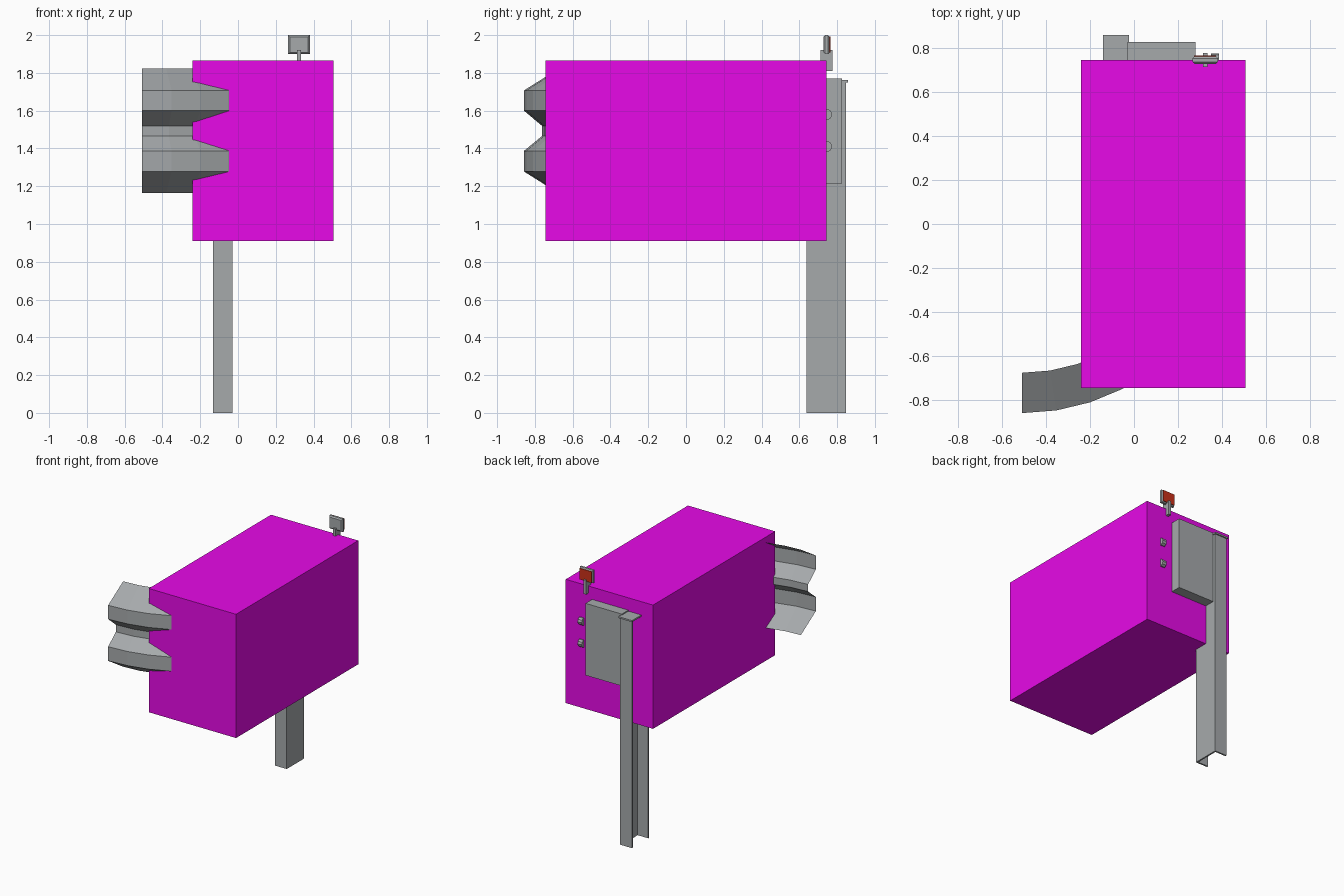
import bpy, bmesh, math

if "Cube" in bpy.data.objects:
    bpy.data.objects.remove(bpy.data.objects["Cube"])


def material(name, rgb):
    m = bpy.data.materials.new(name)
    m.diffuse_color = (*rgb, 1)
    m.use_nodes = True
    m.node_tree.nodes["Principled BSDF"].inputs["Base Color"].default_value = m.diffuse_color
    return m


STEEL = material("galvanised_steel", (0.38, 0.40, 0.41))
RED = material("reflector_red", (0.60, 0.03, 0.01))
MAGENTA = material("magenta", (0.80, 0.003, 0.80))


def finish(name, bm, mat, recalc=True):
    if recalc:
        bmesh.ops.recalc_face_normals(bm, faces=bm.faces)
    me = bpy.data.meshes.new(name)
    bm.to_mesh(me)
    bm.free()
    me.materials.append(mat)
    ob = bpy.data.objects.new(name, me)
    bpy.context.collection.objects.link(ob)
    return ob


def box(name, lo, hi, mat):
    bm = bmesh.new()
    bmesh.ops.create_cube(bm, size=1)
    for v in bm.verts:
        v.co = [(a + b) / 2 + c * (b - a) for a, b, c in zip(lo, hi, v.co)]
    return finish(name, bm, mat)


def prism(name, outline, offset, mat):
    """Extrude a flat outline along an offset."""
    bm = bmesh.new()
    face = bm.faces.new([bm.verts.new(p) for p in outline])
    ext = bmesh.ops.extrude_face_region(bm, geom=[face])
    bmesh.ops.translate(bm, vec=offset,
                        verts=[g for g in ext["geom"] if isinstance(g, bmesh.types.BMVert)])
    if not face.is_valid or len(bm.faces) < len(outline) + 2:
        bm.faces.new([v for v in bm.verts][:len(outline)])
    return finish(name, bm, mat)


# Volume box around the rail
box("surrounding_box", (-0.24, -0.745, 0.91), (0.505, 0.745, 1.865), MAGENTA)

# Corrugated rail: quarter turn in ten steps, then a straight run
profile = [(0.817, 1.822), (1.0, 1.707), (1.0, 1.60), (0.905, 1.52),
           (0.905, 1.465), (1.0, 1.387), (1.0, 1.278), (0.817, 1.163)]
cx, cy = -0.508, 0.142
bm = bmesh.new()
rows = []
for i in range(12):
    a = math.radians(9 * min(i, 10))
    rows.append([bm.verts.new((cx + r * math.sin(a),
                               0.744 if i == 11 else cy - r * math.cos(a), z))
                 for r, z in profile])
for a, b in zip(rows, rows[1:]):
    for j in range(len(profile) - 1):
        bm.faces.new((a[j], a[j + 1], b[j + 1], b[j]))
finish("guard_rail", bm, STEEL, recalc=False)

# Channel post, open towards -x, with a thin cap
x0, x1, y0, y1, t = -0.132, -0.03, 0.637, 0.848, 0.012
channel = [(x0, y0), (x1, y0), (x1, y1), (x0, y1),
           (x0, y1 - t), (x1 - t, y1 - t), (x1 - t, y0 + t), (x0, y0 + t)]
prism("post", [(x, y, 0) for x, y in channel], (0, 0, 1.75), STEEL)
box("post_cap", (-0.14, 0.63, 1.75), (-0.023, 0.858, 1.762), STEEL)

# Spacer block between post and rail
box("spacer", (-0.03, 0.66, 1.215), (0.28, 0.825, 1.77), STEEL)

# Bolt heads
for n, z in enumerate((1.41, 1.58)):
    ring = [(0.35, 0.743 + 0.03 * math.cos(k * math.pi / 5),
             z + 0.03 * math.sin(k * math.pi / 5)) for k in range(10)]
    prism(f"bolt_{n + 1}", ring, (0.035, 0, 0), STEEL)

# Reflector: stem, chamfered plate and red face on the back
box("reflector_stem", (0.312, 0.712, 1.81), (0.334, 0.775, 1.92), STEEL)
bm = bmesh.new()
lo, hi, ch = (0.265, 0.727, 1.90), (0.38, 0.761, 2.0), 0.009
sections = [(lo[1], ch), (lo[1] + ch, 0), (hi[1] - ch, 0), (hi[1], ch)]
loops = [[bm.verts.new(p) for p in ((lo[0] + c, y, lo[2] + c), (hi[0] - c, y, lo[2] + c),
                                    (hi[0] - c, y, hi[2] - c), (lo[0] + c, y, hi[2] - c))]
         for y, c in sections]
for a, b in zip(loops, loops[1:]):
    for k in range(4):
        bm.faces.new((a[k], a[(k + 1) % 4], b[(k + 1) % 4], b[k]))
bm.faces.new(loops[0])
bm.faces.new(loops[-1])
finish("reflector_plate", bm, STEEL)
box("reflector_face", (0.272, 0.760, 1.907), (0.373, 0.765, 1.993), RED)
